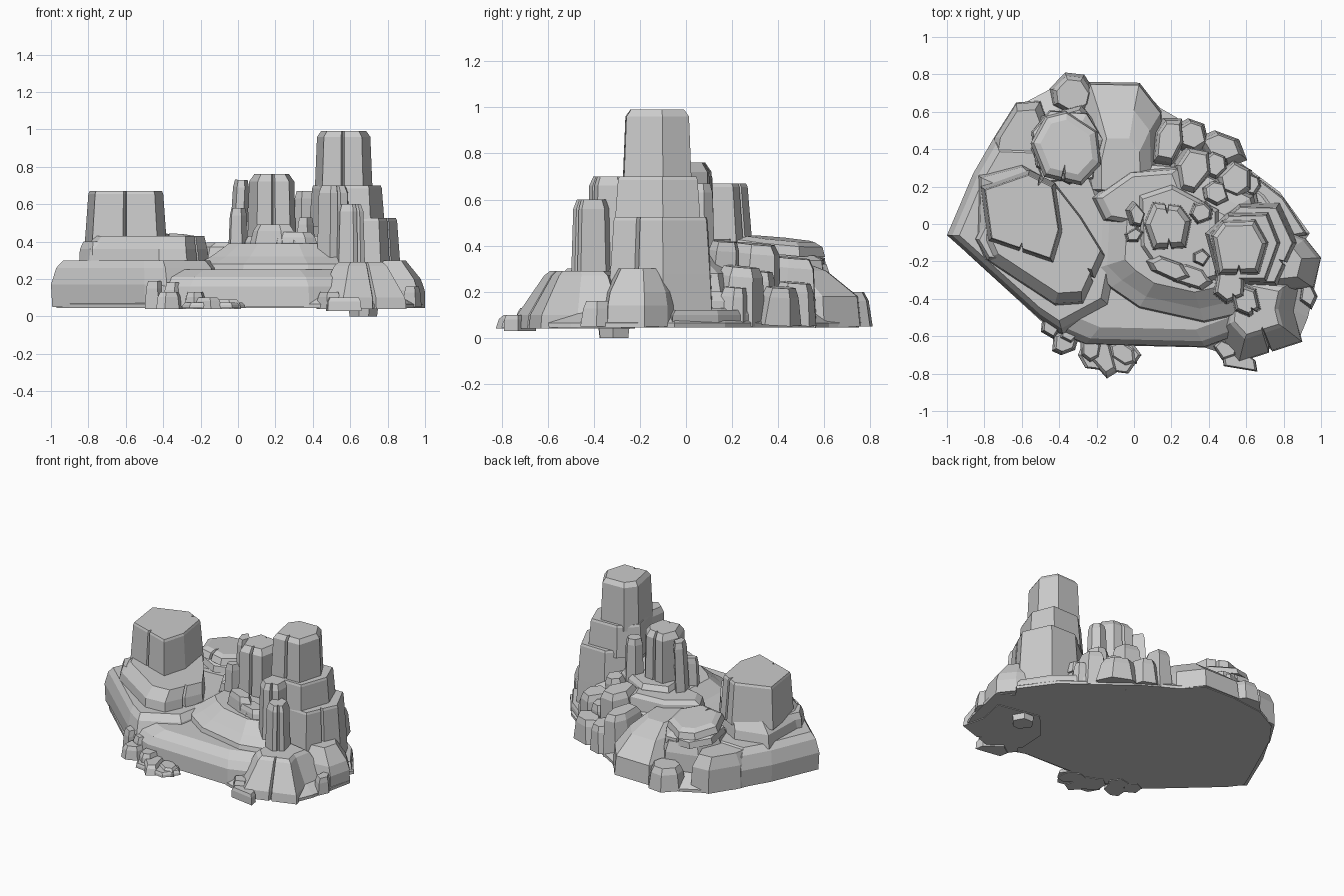
import bpy, bmesh, math, random
from mathutils import Matrix, Vector

random.seed(4)


def rock(name, outline, layers, grooves=(), tilt=(0, 0), depth=0.03):
    """Loft an outline through (z, scale, dx, dy) layers; grooves cut a V crack into given edges."""
    pts = []
    n = len(outline)
    c = sum((Vector(p) for p in outline), Vector((0, 0))) / n
    for i in range(n):
        a, b = Vector(outline[i]), Vector(outline[(i + 1) % n])
        pts.append(a)
        if i in grooves:
            d = (b - a).normalized()
            mid = a.lerp(b, 0.5)
            pts += [mid - d * 0.01, mid + (c - mid).normalized() * depth, mid + d * 0.01]
    cx = (min(p[0] for p in outline) + max(p[0] for p in outline)) / 2
    cy = (min(p[1] for p in outline) + max(p[1] for p in outline)) / 2
    bm = bmesh.new()
    rings = []
    for z, s, *off in layers:
        dx, dy = off if off else (0, 0)
        rings.append([bm.verts.new((cx + (p[0] - cx) * s + dx, cy + (p[1] - cy) * s + dy, z)) for p in pts])
    for lo, hi in zip(rings, rings[1:]):
        for i in range(len(pts)):
            j = (i + 1) % len(pts)
            bm.faces.new((lo[i], lo[j], hi[j], hi[i]))
    bm.faces.new(rings[0][::-1])
    bm.faces.new(rings[-1])
    if tilt != (0, 0):
        pivot = Vector((cx, cy, layers[0][0]))
        rot = Matrix.Rotation(tilt[0], 3, 'X') @ Matrix.Rotation(tilt[1], 3, 'Y')
        bmesh.ops.rotate(bm, cent=pivot, matrix=rot, verts=bm.verts)
    bmesh.ops.recalc_face_normals(bm, faces=bm.faces)
    me = bpy.data.meshes.new(name)
    bm.to_mesh(me)
    bm.free()
    ob = bpy.data.objects.new(name, me)
    bpy.context.collection.objects.link(ob)
    return ob


def stone(name, x, y, rx, ry, z0, z1, sides=6, turn=0.0, taper=0.85, grooves=(), tilt=(0, 0)):
    """Irregular chamfered block with a tapered body."""
    out = []
    for i in range(sides):
        a = 2 * math.pi * (i + random.uniform(-0.2, 0.2)) / sides
        px, py = rx * 1.05 * math.cos(a), ry * 1.05 * math.sin(a)
        out.append((x + px * math.cos(turn) - py * math.sin(turn), y + px * math.sin(turn) + py * math.cos(turn)))
    c = min(0.04, (z1 - z0) * 0.3)
    rock(name, out, [(z0, 1), (z1 - c, taper), (z1, taper * 0.8)], grooves, tilt, min(rx, ry) * 0.25)


# Thin ground skirt following the whole footprint
rock("ground_skirt", [(-.97, -.06), (-.9, -.15), (-.43, -.58), (-.2, -.63), (.35, -.65), (.55, -.72), (.88, -.62),
     (.93, -.5), (1.0, -.18), (.89, -.12), (.94, -.05), (.78, .17), (.58, .32), (.35, .5), (.14, .62), (.03, .74),
     (-.2, .75), (-.45, .72), (-.62, .63), (-.73, .48), (-.92, .06)], [(.045, 1), (.065, 1), (.13, .87)])

# Left lobe: rim, terrace and flat-topped mesa
rock("left_rim", [(-1, -.06), (-.91, -.14), (-.5, -.51), (-.38, -.59), (-.12, -.45), (-.05, -.1), (-.2, .3),
     (-.5, .45), (-.75, .46), (-.86, .27), (-.94, .08)], [(.05, .985), (.17, 1), (.26, .94), (.3, .86)])
rock("left_terrace", [(-.84, -.1), (-.8, -.19), (-.42, -.44), (-.27, -.43), (-.15, -.17), (-.28, .04), (-.42, .22),
     (-.6, .32), (-.83, .26)], [(.27, 1), (.36, .96), (.43, .84, .025, .01)], (3,))
rock("left_mesa", [(-.82, .2), (-.56, .29), (-.42, .22), (-.38, -.04), (-.43, -.21), (-.78, -.09)],
     [(.38, 1), (.655, .91), (.67, .88)], (1, 4))
rock("left_ledge_block", [(-.85, -.08), (-.78, -.2), (-.66, -.22), (-.68, -.08), (-.8, .02)],
     [(.28, 1), (.36, .95), (.4, .75)])

# Front terraces and the central dish
rock("front_lower_terrace", [(-.46, -.56), (-.26, -.645), (.38, -.66), (.6, -.58), (.76, -.3), (.65, .2), (.1, .3),
     (-.3, .2), (-.5, -.2)], [(.05, 1), (.16, .99), (.21, .93), (.25, .8)])
rock("front_upper_terrace", [(-.24, -.25), (-.14, -.35), (.02, -.46), (.38, -.54), (.6, -.49), (.72, -.2), (.64, .15),
     (.3, .32), (.02, .34), (-.22, .14)], [(.2, 1), (.28, .95), (.32, .8), (.39, .6)])
rock("centre_plinth", [(.03, -.12), (.12, -.25), (.3, -.35), (.46, -.3), (.46, .08), (.2, .22), (.02, .16)],
     [(.32, 1), (.4, .96), (.43, .88)], (1,))
rock("back_ridge", [(-.22, .14), (-.02, .28), (.24, .3), (.32, .1), (.05, -.02), (-.16, .02)],
     [(.26, 1.05), (.37, .95), (.395, .8)])

# Tall right tower in three tiers
rock("tower_base", [(.37, -.03), (.56, .12), (.78, .115), (.88, -.1), (.77, -.34), (.48, -.33)],
     [(.06, 1), (.28, .95), (.51, .885), (.525, .86)], (3,))
rock("tower_middle", [(.38, -.05), (.5, .06), (.72, .065), (.785, -.1), (.71, -.31), (.45, -.31)],
     [(.48, 1), (.685, .92), (.7, .89)])
rock("tower_top", [(.41, -.06), (.47, .02), (.65, .025), (.72, -.1), (.67, -.27), (.45, -.275)],
     [(.66, 1), (.96, .92), (.99, .78)], (4,))

# Spires around the centre
rock("centre_spire", [(.05, .0), (.1, .12), (.25, .1), (.31, .02), (.28, -.13), (.1, -.14)],
     [(.38, 1), (.72, .93), (.76, .72)], (1, 4))
stone("thin_spire_front", .0, -.06, .055, .04, .36, .58, 5, .4)
stone("thin_spire", .0, .05, .045, .07, .36, .73, 5, .2, .9, (), (0, .05))
stone("spire_stub_back", .36, .06, .065, .065, .36, .67, 6, .3)
stone("spire_stub_side", .36, -.18, .05, .05, .38, .53, 5)
stone("plinth_slab_left", .19, -.24, .13, .06, .38, .49, 6, -.4)
stone("plinth_slab_front", .3, -.28, .13, .07, .36, .45, 6, -.3)
stone("tower_front_spire", .51, -.33, .095, .1, .25, .7, 6, .3, .88, (4,))
stone("tower_front_stub", .6, -.41, .08, .09, .22, .6, 6, .7, .88, (4,))

# Front-right foot and right-hand flank
rock("front_right_foot", [(.43, -.6), (.56, -.74), (.9, -.63), (.86, -.47), (.9, -.28), (.6, -.22), (.44, -.4)],
     [(.04, 1), (.1, .97), (.27, .6, -.01, .02), (.29, .5, -.01, .02)], (1,))
rock("right_flank", [(.78, -.36), (.96, -.34), (1.0, -.18), (.92, -.08), (.8, -.03), (.68, -.2)],
     [(.05, 1), (.14, .99), (.2, .92, -.01, 0), (.3, .6, -.04, 0)])
rock("right_slab", [(.7, -.1), (.93, -.06), (.8, .14), (.62, .28), (.5, .1)], [(.05, 1), (.1, .98), (.12, .9)])
stone("right_pebble", .93, -.38, .05, .08, .05, .16, 5)
stone("underside_stone", .67, -.31, .07, .065, 0, .08, 6, 0, 1.1)

# Back slope, stacked slabs and blocks
rock("back_slope", [(-.24, .76), (.03, .755), (.15, .6), (.16, .3), (.02, .1), (-.3, .15), (-.3, .5)],
     [(.05, 1), (.18, .96), (.29, .7, 0, -.05), (.35, .45, 0, -.12)])
rock("back_left_block", [(-.75, .46), (-.63, .65), (-.5, .66), (-.44, .5), (-.5, .28), (-.78, .28)],
     [(.05, 1), (.21, .96), (.29, .74)])
rock("back_stack_base", [(-.57, .4), (-.5, .58), (-.28, .64), (-.16, .5), (-.2, .22), (-.5, .2)],
     [(.05, 1), (.25, .97), (.32, .86)])
stone("back_stack_slab_low", -.36, .42, .19, .2, .31, .37, 7, .2, .96, (1,), (-.06, .06))
stone("back_stack_slab_top", -.36, .4, .18, .2, .37, .43, 7, .5, .92, (4,), (-.1, .05))
stone("back_nub", -.33, .69, .12, .12, .05, .2, 7, .2, .86)

# Repeating boulders behind the tower: x, y, rx, ry, top
for i, (x, y, rx, ry, z1) in enumerate([(.17, .42, .09, .17, .35), (.3, .27, .11, .16, .41), (.46, .4, .15, .09, .22),
                                        (.53, .22, .11, .12, .31), (.42, .14, .09, .08, .42), (.3, .46, .11, .1, .24),
                                        (.61, .2, .07, .08, .22), (.42, .3, .08, .09, .29)]):
    stone("back_boulder_%d" % (i + 1), x, y, rx, ry, .06, z1, 6, -.3, .78, (), (-.08, .06))

# Small rubble along the front foot: x, y, rx, ry, top
for i, (x, y, rx, ry, z1) in enumerate([(-.44, -.55, .06, .065, .19), (-.37, -.63, .08, .065, .13),
                                        (-.34, -.57, .07, .07, .18), (-.23, -.66, .08, .06, .13),
                                        (-.17, -.7, .13, .07, .1), (-.06, -.69, .09, .06, .09),
                                        (.49, -.67, .07, .06, .13)]):
    stone("front_rubble_%d" % (i + 1), x, y, rx, ry, .04, z1, 5 + i % 2, i * .5, .88)
rock("front_flat_slab", [(-.3, -.7), (-.26, -.77), (-.03, -.8), (.04, -.7), (-.02, -.62), (-.26, -.6)],
     [(.045, 1), (.06, .98), (.075, .9)])
rock("front_right_flat_stone", [(.48, -.76), (.66, -.79), (.65, -.73), (.54, -.65), (.47, -.7)],
     [(.03, 1), (.08, .97), (.1, .85)])
